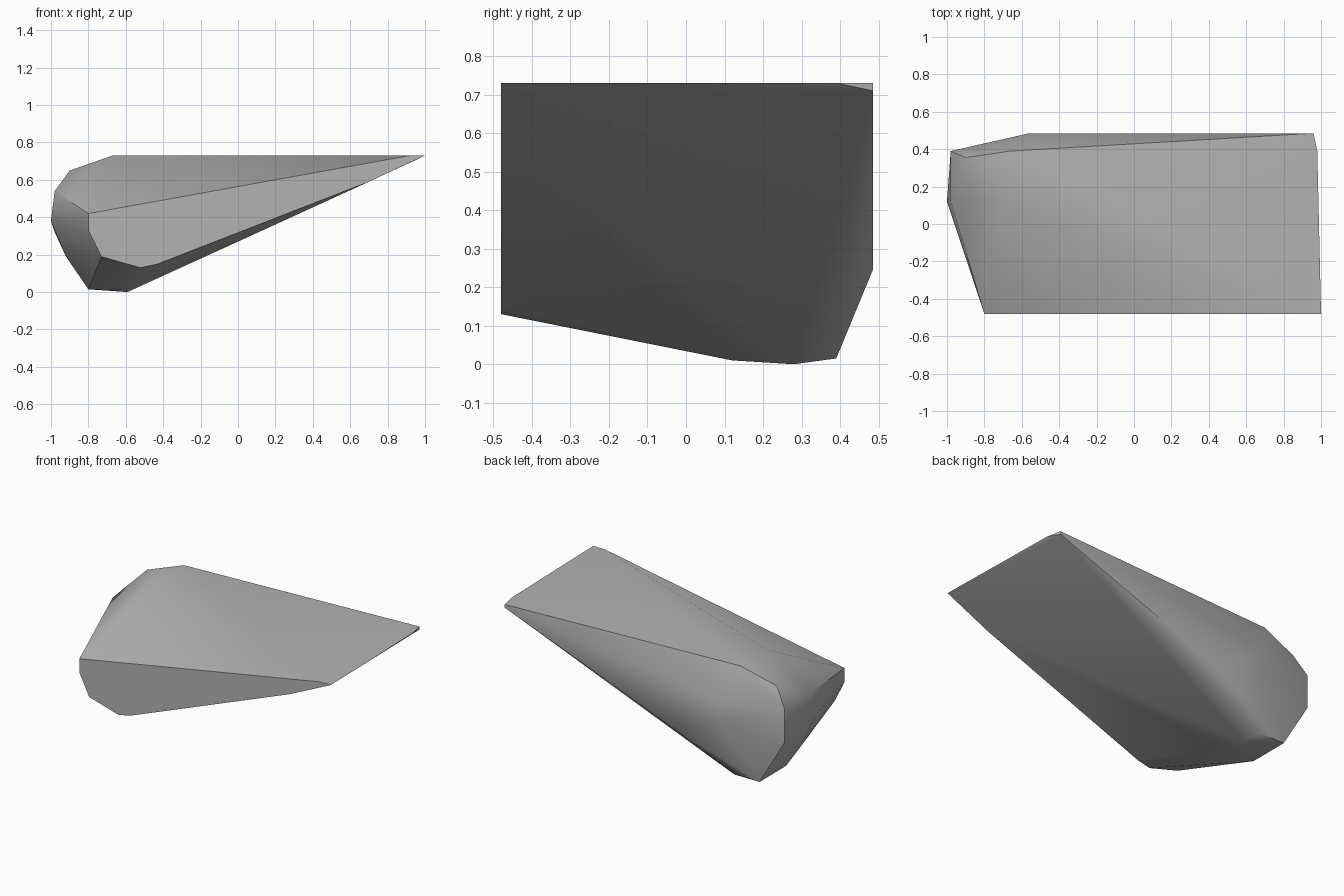
import bpy
import bmesh
import math

# Remove the default cube
default_cube = bpy.data.objects.get("Cube")
if default_cube:
    bpy.data.objects.remove(default_cube, do_unlink=True)


def make_material(name, color):
    """One plain colour for the viewport and the render."""
    material = bpy.data.materials.new(name)
    material.use_nodes = True
    material.diffuse_color = color
    shader = material.node_tree.nodes["Principled BSDF"]
    shader.inputs["Base Color"].default_value = color
    return material


def hull_from_sections(name, sections, material):
    """Wrap a convex skin around cross-sections placed along y."""
    mesh = bpy.data.meshes.new(name)
    bm = bmesh.new()
    for y, profile in sections:
        for x, z in profile:
            bm.verts.new((x, y, z))
    hull = bmesh.ops.convex_hull(bm, input=bm.verts)
    unused = set(hull["geom_interior"]) | set(hull["geom_unused"])
    loose = [item for item in unused if isinstance(item, bmesh.types.BMVert)]
    bmesh.ops.delete(bm, geom=loose, context="VERTS")
    # Merge the flat triangles into broad chiselled facets
    bmesh.ops.dissolve_limit(bm, angle_limit=math.radians(1),
                             verts=bm.verts, edges=bm.edges)
    bmesh.ops.recalc_face_normals(bm, faces=bm.faces)
    bm.to_mesh(mesh)
    bm.free()
    mesh.materials.append(material)
    rock = bpy.data.objects.new(name, mesh)
    bpy.context.scene.collection.objects.link(rock)
    return rock


# Height of the flat top, and the y of the two flat sides
top = 0.73
front, back = -0.48, 0.485

# Front cliff face
cliff = [(-0.8, 0.42), (-0.8, 0.33), (-0.73, 0.19), (-0.52, 0.13),
         (-0.43, 0.15), (0.7, 0.59), (1, top), (0.92, top)]
# Widest part of the blunt end
belly = [(-0.67, top), (-0.98, 0.54), (-1, 0.38), (-0.92, 0.19),
         (-0.8, 0.015), (-0.6, 0.01)]
# Lowest point, shoulder and rear rim
keel = [(-0.59, 0)]
shoulder = [(-0.9, 0.65)]
rim = [(-0.66, top), (-0.98, 0.53), (-0.98, 0.32), (-0.8, 0.015),
       (-0.62, 0.015), (0.98, top)]
# Flat rear side, running out to the thin tip
rear = [(-0.56, 0.5), (-0.56, 0.38), (-0.27, 0.245), (0.96, 0.71), (0.96, top)]

stone = make_material("stone_grey", (0.45, 0.45, 0.45, 1))
rock = hull_from_sections("rock", [
    (front, cliff), (0.12, belly), (0.28, keel),
    (0.355, shoulder), (0.39, rim), (back, rear)], stone)

# Soft facets with crisp main edges
bpy.ops.object.select_all(action="DESELECT")
rock.select_set(True)
bpy.context.view_layer.objects.active = rock
bpy.ops.object.shade_smooth_by_angle(angle=math.radians(32))
